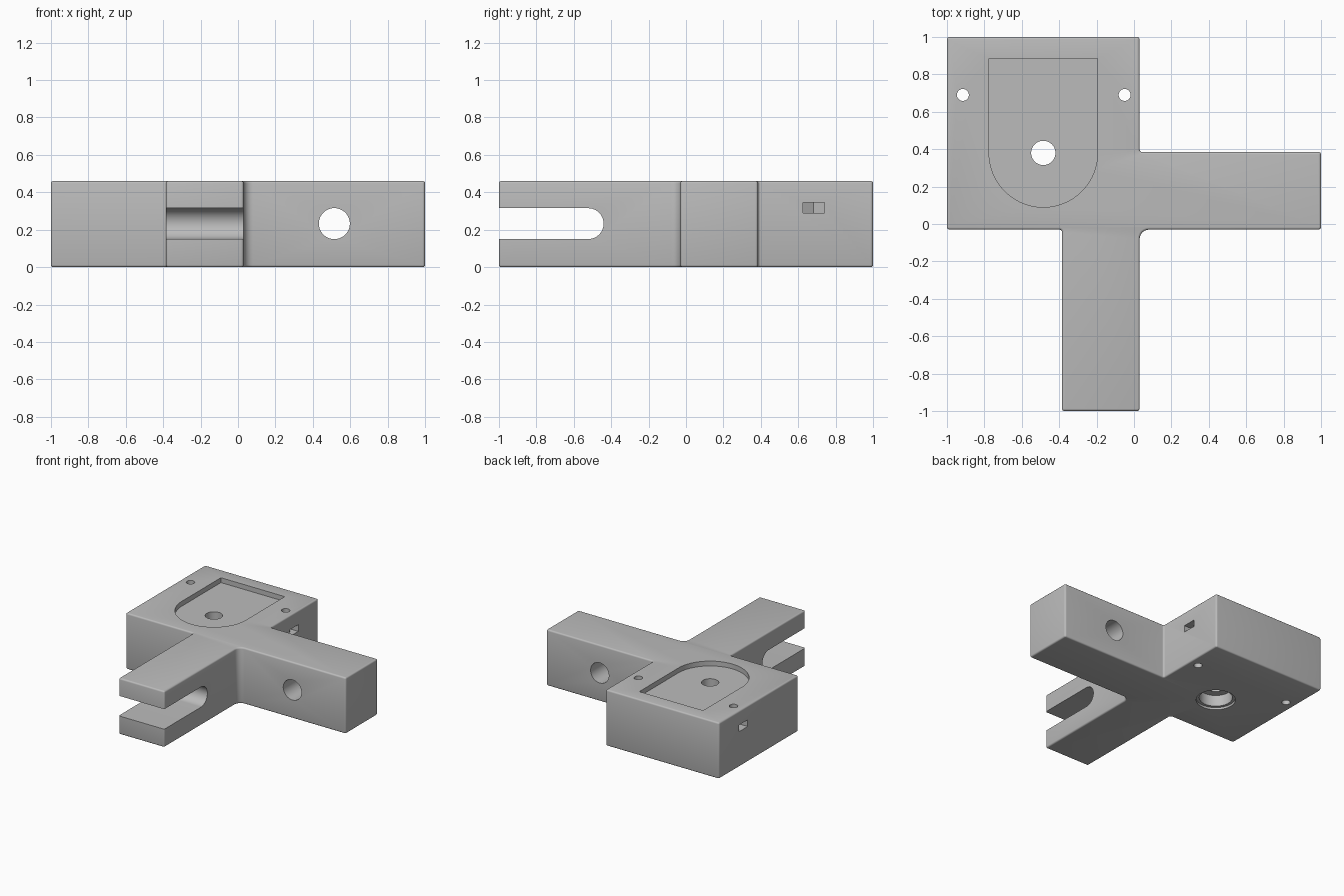
import bpy, bmesh, math
from mathutils import Vector, Matrix

if "Cube" in bpy.data.objects:
    bpy.data.objects.remove(bpy.data.objects["Cube"])

H = 0.46      # block height
EDGE = 0.012  # edge rounding


def fillet(corners, steps=6):
    """Round each (x, y, radius) corner of a right-angled outline."""
    out, n = [], len(corners)
    for i, (x, y, r) in enumerate(corners):
        p = Vector((x, y))
        a = (Vector(corners[i - 1][:2]) - p).normalized() * r
        b = (Vector(corners[(i + 1) % n][:2]) - p).normalized() * r
        c = p + a + b
        for k in range(steps + 1):
            t = math.pi / 2 * k / steps
            out.append(c - b * math.cos(t) - a * math.sin(t))
    return out


def prism(name, pts, lo, hi, matrix=None, round_edges=False):
    """Extrude a 2D outline from lo to hi, then optionally reorient it."""
    bm = bmesh.new()
    face = bm.faces.new([bm.verts.new((p[0], p[1], lo)) for p in pts])
    ext = bmesh.ops.extrude_face_region(bm, geom=[face])
    for v in ext["geom"]:
        if isinstance(v, bmesh.types.BMVert):
            v.co.z = hi
    if round_edges:
        rim = [e for e in bm.edges if abs(e.verts[0].co.z - e.verts[1].co.z) < 1e-6]
        bmesh.ops.bevel(bm, geom=rim, offset=EDGE, segments=3, profile=0.5,
                        affect='EDGES', clamp_overlap=False)
    if matrix:
        bmesh.ops.transform(bm, matrix=matrix, verts=bm.verts)
    bmesh.ops.recalc_face_normals(bm, faces=bm.faces)
    me = bpy.data.meshes.new(name)
    bm.to_mesh(me)
    bm.free()
    ob = bpy.data.objects.new(name, me)
    bpy.context.collection.objects.link(ob)
    return ob


def arc(cx, cy, r, a0=0, a1=360, n=48):
    full = abs(a1 - a0) >= 360
    return [(cx + r * math.cos(math.radians(a0 + (a1 - a0) * k / n)),
             cy + r * math.sin(math.radians(a0 + (a1 - a0) * k / n)))
            for k in range(n if full else n + 1)]


# Main block: square head with one arm to the right and one to the front
S = 0.014
block = prism("bracket_block", fillet([
    (-0.385, -1, S), (0.03, -1, S), (0.03, -0.03, 0.05), (1, -0.03, S),
    (1, 0.385, S), (0.03, 0.385, S), (0.03, 1, S), (-1, 1, S),
    (-1, -0.03, S), (-0.385, -0.03, S)]), 0, H, round_edges=True)

ALONG_X = Matrix(((0, 0, 1, 0), (1, 0, 0, 0), (0, 1, 0, 0), (0, 0, 0, 1)))  # outline in y,z
ALONG_Y = Matrix(((1, 0, 0, 0), (0, 0, 1, 0), (0, 1, 0, 0), (0, 0, 0, 1)))  # outline in x,z
CX, CY = -0.485, 0.38

cutters = [
    # Fork slot in the front arm
    prism("fork_slot", [(-1.2, 0.15)] + arc(-0.523, 0.2325, 0.0825, -90, 90, 24) + [(-1.2, 0.315)],
          -0.6, 0.3, ALONG_X),
    # Cross hole in the right arm
    prism("arm_hole", arc(0.515, 0.2325, 0.083), -0.3, 0.6, ALONG_Y),
    # D-shaped recess in the top
    prism("top_recess", arc(CX, CY, 0.29, 180, 360) + [(CX + 0.29, 0.885), (CX - 0.29, 0.885)],
          H - 0.04, H + 0.1),
    # Pivot hole, with stepped counterbore underneath
    prism("pivot_hole", arc(CX, CY, 0.065), -0.1, H + 0.1),
    prism("counterbore", arc(CX, CY, 0.125), -0.1, 0.11),
    prism("counterbore_lip", arc(CX, CY, 0.148), -0.1, 0.018),
]
# Screw holes and the hexagonal nut pockets opening to each side
for side, x in ((-1, -0.915), (1, -0.05)):
    cutters.append(prism("screw_hole", arc(x, 0.69, 0.032, n=32), -0.1, H + 0.1))
    w, c = 0.0565, 0.065
    yc = 0.683
    cutters.append(prism("nut_pocket", [
        (x - side * c, yc), (x - side * c / 2, yc - w), (x + side * 0.15, yc - w),
        (x + side * 0.15, yc + w), (x - side * c / 2, yc + w)], 0.29, 0.345))

bpy.context.view_layer.objects.active = block
block.select_set(True)
for cut in cutters:
    mod = block.modifiers.new(cut.name, 'BOOLEAN')
    mod.operation, mod.solver, mod.object = 'DIFFERENCE', 'EXACT', cut
    bpy.ops.object.modifier_apply(modifier=mod.name)
    bpy.data.objects.remove(cut)

# Single grey finish
grey = bpy.data.materials.new("plain grey")
grey.diffuse_color = (0.5, 0.5, 0.5, 1)
grey.use_nodes = True
grey.node_tree.nodes["Principled BSDF"].inputs["Base Color"].default_value = grey.diffuse_color
block.data.materials.clear()
block.data.materials.append(grey)
bpy.ops.object.shade_smooth_by_angle(angle=math.radians(35))
